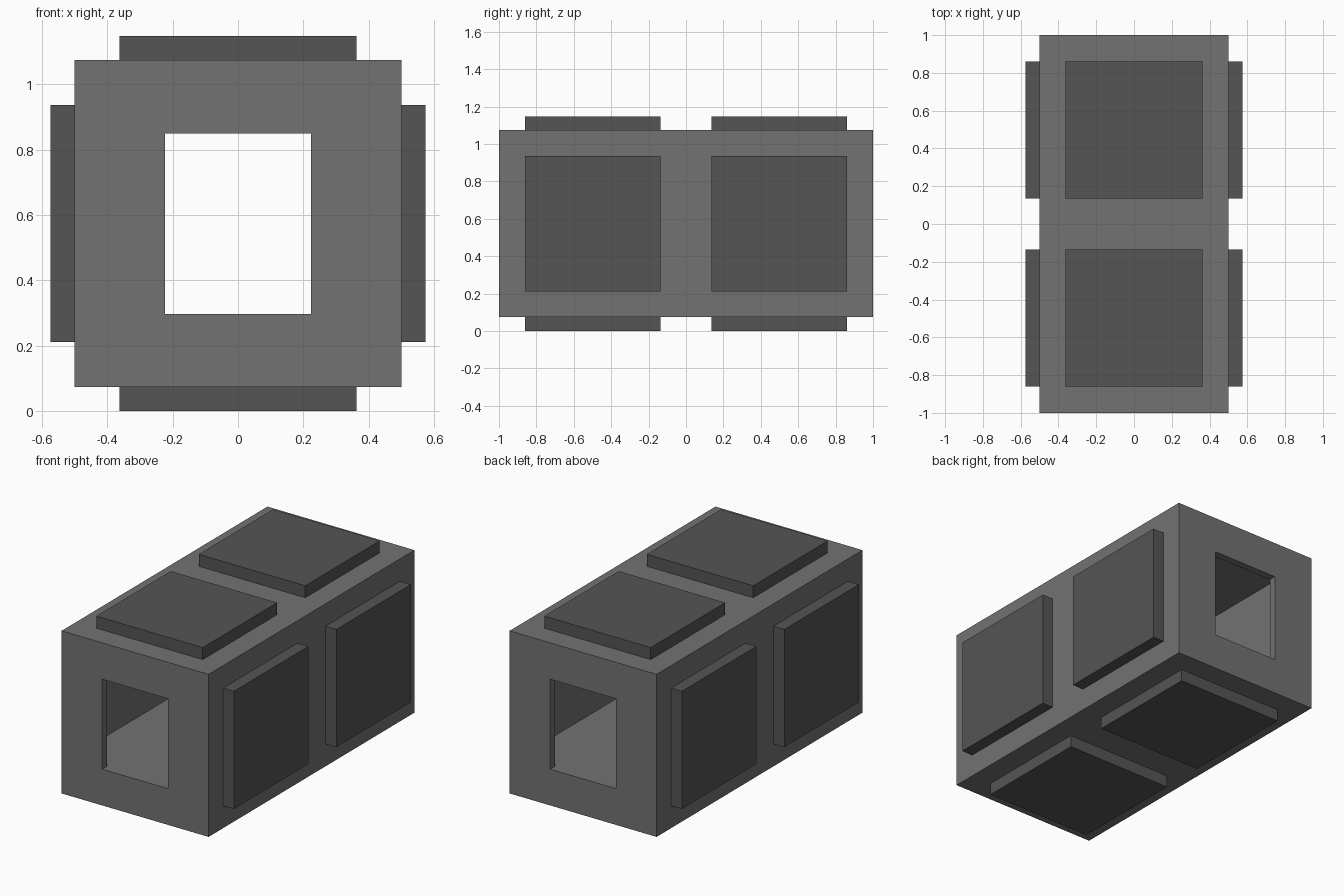
import bpy

if "Cube" in bpy.data.objects:
    bpy.data.objects.remove(bpy.data.objects["Cube"])

WALL = 0.045          # shell thickness
BASE, TOP = 0.074, 1.074
MID = (BASE + TOP) / 2
HOLE_Z0, HOLE_Z1 = 0.297, 0.85
PAD, PAD_T = 0.724, 0.074


def material(name, value):
    mat = bpy.data.materials.new(name)
    mat.diffuse_color = (value, value, value, 1)
    mat.use_nodes = True
    mat.node_tree.nodes["Principled BSDF"].inputs["Base Color"].default_value = mat.diffuse_color
    return mat


dark = material("dark_grey", 0.09)
grey = material("mid_grey", 0.17)
black = material("black", 0.01)


def box(name, lo, hi, mat=None):
    """Axis-aligned box between two opposite corners."""
    bpy.ops.mesh.primitive_cube_add(size=1, location=[(a + b) / 2 for a, b in zip(lo, hi)])
    ob = bpy.context.object
    ob.name = name
    ob.scale = [b - a for a, b in zip(lo, hi)]
    bpy.ops.object.transform_apply(location=False, rotation=False, scale=True)
    if mat:
        ob.data.materials.append(mat)
    return ob


def cut(target, cutter):
    mod = target.modifiers.new("cut", 'BOOLEAN')
    mod.operation = 'DIFFERENCE'
    mod.solver = 'EXACT'
    mod.object = cutter
    bpy.context.view_layer.objects.active = target
    bpy.ops.object.modifier_apply(modifier=mod.name)
    bpy.data.objects.remove(cutter)


# Corridor shell: hollow room with a doorway through both ends
shell = box("corridor_shell", (-0.5, -1, BASE), (0.5, 1, TOP), grey)
inner = 0.5 - WALL
cut(shell, box("room_cutter", (-inner, -1 + WALL, HOLE_Z0),
               (inner, 1 - WALL, TOP - WALL)))
cut(shell, box("doorway_cutter", (-0.224, -1.2, HOLE_Z0), (0.224, 1.2, HOLE_Z1)))

# Dark ceiling inside the room
for poly in shell.data.polygons:
    if poly.normal.z < -0.9 and abs(poly.center.z - (TOP - WALL)) < 0.001:
        if len(shell.data.materials) < 2:
            shell.data.materials.append(black)
        poly.material_index = 1

# Raised square panels, two on each long side
h = PAD / 2
for end, y in (("front", -0.498), ("back", 0.498)):
    y0, y1 = y - h, y + h
    box(f"top_panel_{end}", (-h, y0, TOP), (h, y1, TOP + PAD_T), dark)
    box(f"bottom_panel_{end}", (-h, y0, 0), (h, y1, BASE), dark)
    box(f"right_panel_{end}", (0.5, y0, MID - h), (0.5 + PAD_T, y1, MID + h), dark)
    box(f"left_panel_{end}", (-0.5 - PAD_T, y0, MID - h), (-0.5, y1, MID + h), dark)
